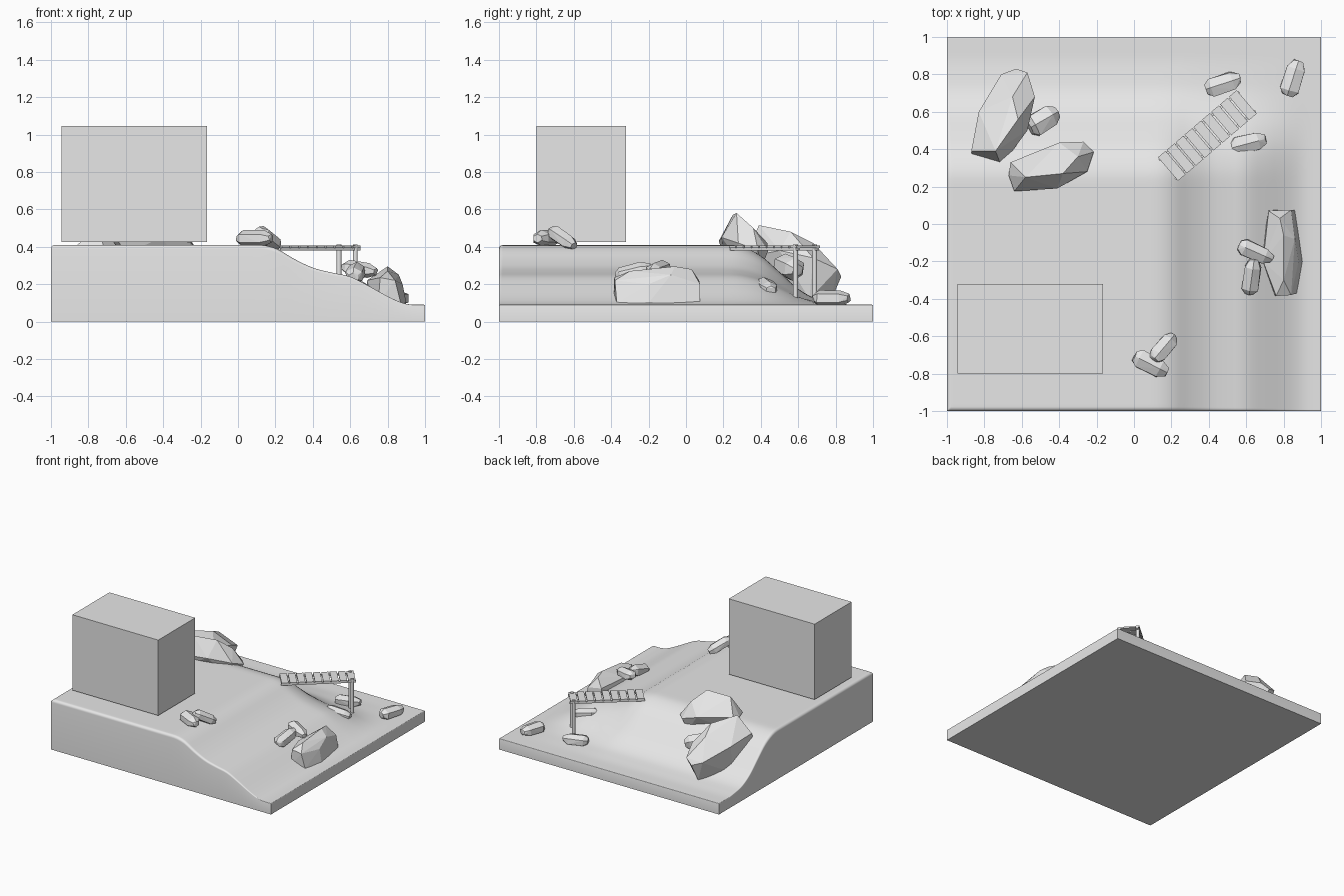
import bpy, bmesh, math, random
from mathutils import Vector, Matrix, Euler

if "Cube" in bpy.data.objects:
    bpy.data.objects.remove(bpy.data.objects["Cube"])

grey = bpy.data.materials.new("plain_grey")
grey.diffuse_color = (0.8, 0.8, 0.8, 1)
grey.use_nodes = True
grey.node_tree.nodes["Principled BSDF"].inputs["Base Color"].default_value = grey.diffuse_color


def make(name, bm, smooth=None):
    bmesh.ops.recalc_face_normals(bm, faces=bm.faces[:])
    me = bpy.data.meshes.new(name)
    bm.to_mesh(me)
    bm.free()
    me.materials.append(grey)
    ob = bpy.data.objects.new(name, me)
    bpy.context.collection.objects.link(ob)
    if smooth:
        bpy.ops.object.select_all(action='DESELECT')
        ob.select_set(True)
        bpy.context.view_layer.objects.active = ob
        bpy.ops.object.shade_smooth_by_angle(angle=math.radians(smooth))
    return ob


def box(name, size, mat):
    bm = bmesh.new()
    bmesh.ops.create_cube(bm, size=1, matrix=mat @ Matrix.Diagonal((*size, 1)))
    return make(name, bm)


# terrain: plateau falling away to the right and to the back
SIDE = [(-1, .41), (0, .41), (.1, .41), (.2, .392), (.3, .335), (.4, .288), (.5, .262),
        (.6, .24), (.7, .19), (.8, .135), (.88, .1), (.94, .09), (1, .09)]
BACK = [(-1, .41), (.1, .41), (.22, .41), (.3, .4), (.4, .352), (.5, .265),
        (.6, .175), (.7, .12), (.8, .1), (.9, .09), (1, .09)]


def curve(pts, t):
    def slope(k):
        a, b = pts[max(k - 1, 0)], pts[min(k + 1, len(pts) - 1)]
        return (b[1] - a[1]) / (b[0] - a[0])
    i = max(k for k in range(len(pts) - 1) if pts[k][0] <= t)
    (x0, z0), (x1, z1) = pts[i], pts[i + 1]
    if z0 == z1:
        return z0
    h = x1 - x0
    u = (t - x0) / h
    m0 = 0 if i and pts[i - 1][1] == z0 else slope(i)
    m1 = 0 if i + 2 < len(pts) and pts[i + 2][1] == z1 else slope(i + 1)
    return ((2*u**3 - 3*u*u + 1) * z0 + (u**3 - 2*u*u + u) * h * m0
            + (3*u*u - 2*u**3) * z1 + (u**3 - u*u) * h * m1)


def ground(x, y):
    fx = (curve(SIDE, x) - .09) / .32
    fy = (curve(BACK, y) - .09) / .32
    f = fx * fy
    z = .09 + .32 * f
    r = .005 + .017 * f                      # rounded rim
    d = min(1 - abs(x), 1 - abs(y))
    if d < r:
        z -= r - math.sqrt(max(0, r * r - (r - d) ** 2))
    return z


rim = [0, .001, .003, .006, .011, .017, .023]
ts = [-1 + e for e in rim] + [-.96 + 1.92 * i / 64 for i in range(65)] + [1 - e for e in rim[::-1]]
n = len(ts)
bm = bmesh.new()
top = [[bm.verts.new((x, y, ground(x, y))) for x in ts] for y in ts]
for j in range(n - 1):
    for i in range(n - 1):
        bm.faces.new((top[j][i], top[j][i+1], top[j+1][i+1], top[j+1][i]))
loop = top[0][:-1] + [r[-1] for r in top[:-1]] + top[-1][:0:-1] + [r[0] for r in top[:0:-1]]
low = [bm.verts.new((v.co.x, v.co.y, 0)) for v in loop]
for k in range(len(loop)):
    m = (k + 1) % len(loop)
    bm.faces.new((loop[k], low[k], low[m], loop[m]))
bm.faces.new(low)
make("terrain", bm, 40)

# plain block hovering just above the plateau
box("building_block", (.78, .48, .62), Matrix.Translation((-.555, -.56, .735)))

# plank walkway on two rails and two posts
frame = Matrix.Translation((.392, .473, 0)) @ Matrix.Rotation(math.radians(40.5), 4, 'Z')
L, W, N = .562, .165, 9
for i in range(N):
    x = (i + .5) / N * L - L / 2
    box(f"plank_{i+1}", (L / N - .009, W, .012), frame @ Matrix.Translation((x, 0, .4)))
for s in (-1, 1):
    box(f"rail_{s}", (L, .014, .014), frame @ Matrix.Translation((0, s * .067, .387)))
    bm = bmesh.new()
    bmesh.ops.create_cone(bm, cap_ends=True, segments=12, radius1=.013, radius2=.013, depth=.335,
                          matrix=frame @ Matrix.Translation((.252, s * .067, .2445)))
    make(f"post_{s}", bm, 40)


def hull(name, pts):
    bm = bmesh.new()
    for p in pts:
        bm.verts.new(p)
    res = bmesh.ops.convex_hull(bm, input=bm.verts[:])
    junk = {g for g in res["geom_interior"] + res["geom_unused"] if isinstance(g, bmesh.types.BMVert)}
    bmesh.ops.delete(bm, geom=list(junk), context='VERTS')
    make(name, bm)


# three large faceted boulders
hull("boulder_back_left", [
    (-.87, .35, .30), (-.71, .31, .34), (-.87, .39, .40), (-.74, .39, .515), (-.62, .56, .48),
    (-.65, .68, .42), (-.83, .6, .36), (-.71, .8, .27), (-.63, .83, .24), (-.57, .81, .28),
    (-.53, .68, .34), (-.57, .5, .38), (-.65, .77, .1), (-.56, .66, .12), (-.8, .55, .12)])
hull("boulder_plateau_edge", [
    (-.58, .25, .57), (-.38, .27, .58), (-.3, .36, .5), (-.67, .26, .43), (-.64, .175, .43),
    (-.41, .19, .45), (-.25, .28, .42), (-.215, .385, .38), (-.27, .44, .38), (-.4, .435, .42),
    (-.66, .33, .45), (-.6, .2, .36), (-.3, .3, .3), (-.3, .4, .28), (-.6, .3, .33)])
hull("boulder_right", [
    (.72, .075, .12), (.86, .075, .1), (.9, -.2, .1), (.87, -.37, .1), (.75, -.385, .1),
    (.69, -.1, .14), (.72, .07, .22), (.84, .075, .2), (.78, .03, .28), (.8, -.06, .295),
    (.86, -.08, .25), (.8, -.3, .27), (.76, -.385, .235), (.84, -.38, .22), (.69, -.2, .22),
    (.88, -.2, .2)])

# small stones: centre, length, width, height, yaw, pitch
random.seed(4)
STONES = [
    ((-.485, .555, .29), .18, .12, .13, 30, 12),
    ((.475, .75, .125), .20, .10, .09, 18, 0),
    ((.61, .43, .185), .20, .10, .09, 15, 10),
    ((.85, .78, .125), .20, .10, .09, 72, 0),
    ((.65, -.15, .28), .20, .09, .08, -24, 8),
    ((.63, -.28, .26), .20, .09, .10, 82, -15),
    ((.09, -.75, .445), .20, .10, .09, -27, 0),
    ((.16, -.66, .445), .19, .09, .08, 50, 27)]
RINGS = [(-1, .55), (-.7, 1), (.55, .95), (1, .5)]
for k, (c, l, w, h, yaw, pitch) in enumerate(STONES):
    rot = Euler((0, math.radians(pitch), math.radians(yaw))).to_matrix()
    pts = []
    for t, s in RINGS:
        for a in range(6):
            ang = math.radians(60 * a + 30)
            j = random.uniform(.92, 1.06)
            p = Vector((t * l / 2 * random.uniform(.92, 1), math.cos(ang) * s * j * w / 1.75,
                        math.sin(ang) * s * j * h / 2))
            pts.append(rot @ p + Vector(c))
    hull(f"stone_{k+1}", pts)
